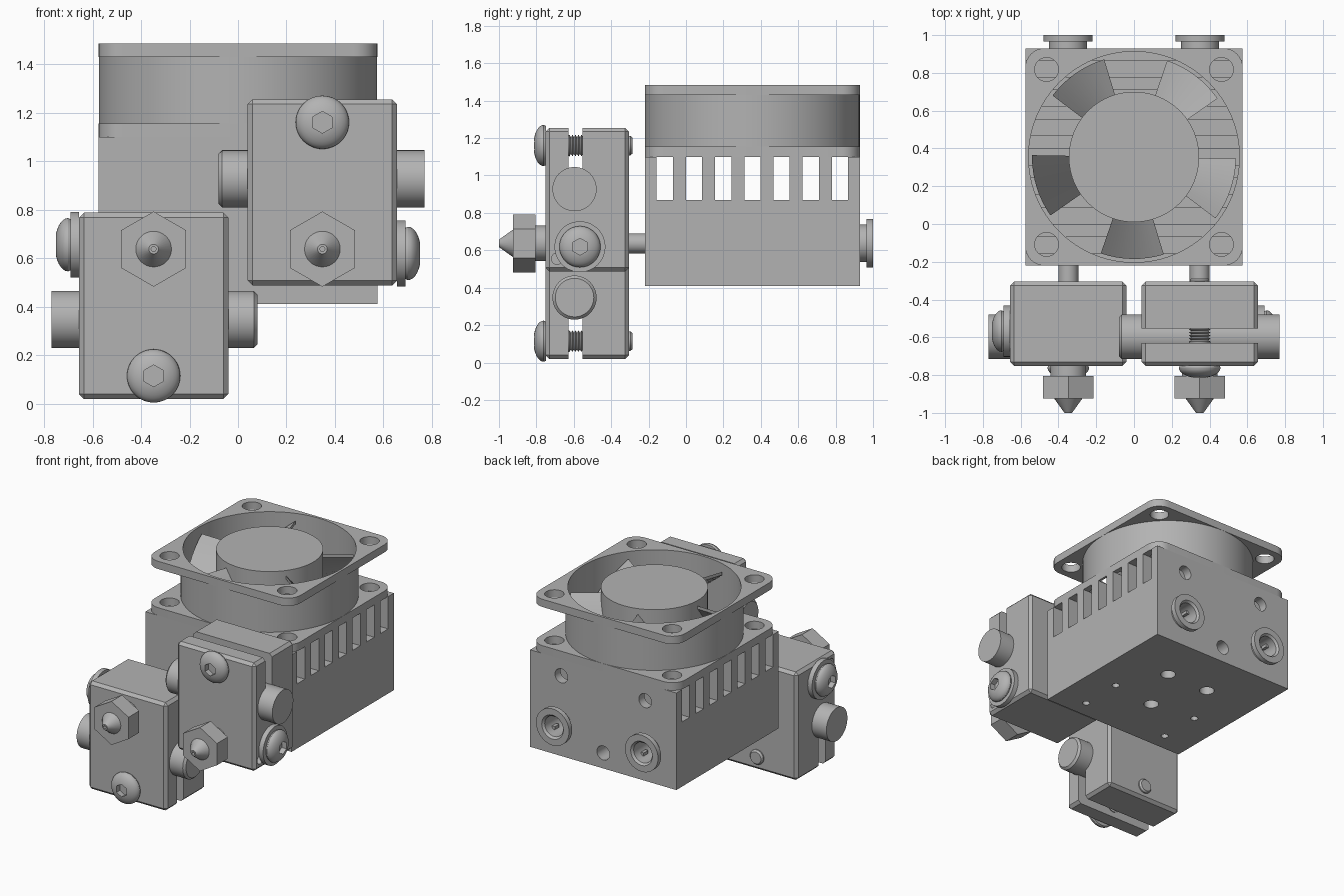
import bpy, bmesh
from math import pi, sin, cos, radians
from mathutils import Vector, Matrix

if "Cube" in bpy.data.objects:
    bpy.data.objects.remove(bpy.data.objects["Cube"], do_unlink=True)

metal = bpy.data.materials.new("grey_metal")
metal.use_nodes = True
GREY = (0.45, 0.45, 0.45, 1)
metal.diffuse_color = GREY
metal.node_tree.nodes["Principled BSDF"].inputs["Base Color"].default_value = GREY
parts = []


def finish(name, bm):
    bmesh.ops.recalc_face_normals(bm, faces=bm.faces)
    mesh = bpy.data.meshes.new(name)
    bm.to_mesh(mesh)
    bm.free()
    mesh.materials.append(metal)
    ob = bpy.data.objects.new(name, mesh)
    bpy.context.collection.objects.link(ob)
    parts.append(ob)
    return ob


def box(name, centre, size, bevel=0, segments=1, upright_only=False):
    bm = bmesh.new()
    bmesh.ops.create_cube(bm, size=1)
    bmesh.ops.scale(bm, vec=size, verts=bm.verts)
    if bevel:
        edges = [e for e in bm.edges if not upright_only
                 or abs(e.verts[0].co.z - e.verts[1].co.z) > 1e-4]
        bmesh.ops.bevel(bm, geom=edges, offset=bevel, segments=segments,
                        profile=0.5, affect='EDGES')
    bmesh.ops.translate(bm, vec=centre, verts=bm.verts)
    return finish(name, bm)


def lathe(name, profile, origin, direction=(0, 0, 1), sides=48, closed=False):
    """Spin (radius, height) points round an axis through origin."""
    bm = bmesh.new()
    verts = [bm.verts.new((0, r, h)) for r, h in profile]
    pairs = list(zip(verts, verts[1:]))
    if closed:
        pairs.append((verts[-1], verts[0]))
    edges = [bm.edges.new(p) for p in pairs]
    bmesh.ops.spin(bm, geom=verts + edges, cent=(0, 0, 0), axis=(0, 0, 1),
                   angle=2 * pi, steps=sides)
    bmesh.ops.remove_doubles(bm, verts=bm.verts, dist=1e-4)
    turn = Vector(direction).to_track_quat('Z', 'Y').to_matrix().to_4x4()
    bmesh.ops.transform(bm, matrix=Matrix.Translation(origin) @ turn, verts=bm.verts)
    return finish(name, bm)


def rod(name, radius, length, origin, direction=(0, 0, 1), sides=32):
    return lathe(name, [(0, 0), (radius, 0), (radius, length), (0, length)],
                 origin, direction, sides)


def cut(target, cutters):
    for c in cutters:
        m = target.modifiers.new("cut", 'BOOLEAN')
        m.operation, m.solver, m.object = 'DIFFERENCE', 'EXACT', c
        bpy.context.view_layer.objects.active = target
        bpy.ops.object.modifier_apply(modifier=m.name)
        parts.remove(c)
        bpy.data.objects.remove(c, do_unlink=True)


def button_head(name, origin, direction):
    dome = [(0, 0), (0.105, 0)]
    dome += [(0.11 * cos(a), 0.012 + 0.055 * sin(a))
             for a in (radians(d) for d in range(0, 70, 11))]
    head = lathe(name, dome + [(0, 0.066)], origin, direction)
    socket_at = Vector(origin) + Vector(direction) * 0.025
    cut(head, [rod("socket", 0.045, 0.1, socket_at, direction, 6)])


FRONT, BACK = (0, -1, 0), (0, 1, 0)
MID_Y, HALF = 0.355, 0.575

# Heat sink with through slots and drilled mounting holes
sink = box("heat_sink", (0, MID_Y, 0.755), (1.15, 1.15, 0.69))
holes = [box("slot", (0, MID_Y + 0.156 * i, 1.0), (1.4, 0.087, 0.26)) for i in range(-3, 4)]
holes += [rod("back_hole", 0.05, 0.2, (x, 0.8, z), BACK)
          for x, z in ((-0.33, 0.98), (0.33, 0.98), (0, 0.52))]
holes += [rod("fitting_bore", 0.075, 0.4, (x, 0.65, 0.637), BACK) for x in (-0.35, 0.35)]
holes += [rod("base_hole", 0.05, 0.2, (x, y, 0.35))
          for x, y in ((-0.17, 0.56), (0.17, 0.56), (0, 0.18))]
holes += [rod("pin_hole", 0.025, 0.2, (x, y, 0.35), sides=16)
          for x in (-0.345, 0.345) for y in (-0.09, 0.22)]
cut(sink, holes)

# Fan frame: two flanges joined by a thin round shroud
for name, low, high in (("fan_lower_flange", 1.1, 1.155), ("fan_upper_flange", 1.43, 1.485)):
    flange = box(name, (0, MID_Y, (low + high) / 2), (1.15, 1.15, high - low), 0.1, 8, True)
    cut(flange, [rod("bore", 0.558, 1, (0, MID_Y, 0.9), sides=96)]
        + [rod("bolt_hole", 0.063, 1, (x, MID_Y + y, 0.9))
           for x in (-0.463, 0.463) for y in (-0.463, 0.463)])
lathe("fan_shroud", [(0.558, 1.11), (0.574, 1.11), (0.574, 1.475), (0.558, 1.475)],
      (0, MID_Y, 0), sides=96, closed=True)
lathe("fan_hub", [(0, 1.13), (0.345, 1.13), (0.345, 1.48), (0, 1.48)],
      (0, MID_Y, 0), sides=96)

# Five pitched blades, falling as the angle grows
for n in range(5):
    bm = bmesh.new()
    rows = []
    for i in range(9):
        a = radians(35 + 72 * n + 4.5 * i)
        z = 1.44 - 0.27 * i / 8
        rows.append([bm.verts.new((r * cos(a), MID_Y + r * sin(a), z + dz))
                     for r, dz in ((0.335, 0), (0.54, 0), (0.54, -0.022), (0.335, -0.022))])
    for p, q in zip(rows, rows[1:]):
        for k in range(4):
            j = (k + 1) % 4
            bm.faces.new((p[k], p[j], q[j], q[k]))
    bm.faces.new(rows[0])
    bm.faces.new(rows[-1])
    finish("fan_blade", bm)

# Tube fittings on the back, with small gripping claws
for x in (-0.35, 0.35):
    lathe("tube_fitting", [(0.072, -0.05), (0.1, -0.05), (0.1, 0.035), (0.13, 0.035),
                           (0.13, 0.07), (0.085, 0.07), (0.072, 0.055)],
          (x, 0.93, 0.637), BACK, closed=True)
    for k in range(4):
        a = pi / 4 + k * pi / 2
        box("fitting_claw", (x + 0.065 * cos(a), 0.9, 0.637 + 0.065 * sin(a)),
            (0.022, 0.05, 0.022))

# Two hot ends, the second turned half a circle about the y axis
for s, side in ((1, "left"), (-1, "right")):
    def at(x, y, z):
        return (s * x, y, 0.637 + s * z)
    OUT = (s, 0, 0)

    # Clamp block, split from one end to the heater
    block = box(side + "_heater_block", at(0.348, -0.528, 0.234), (0.616, 0.445, 0.768), 0.02)
    cut(block, [box("slit", at(0.348, -0.592, 0.49), (1, 0.075, 0.4)),
                rod("sensor_hole", 0.03, 0.1, at(0.6, -0.69, -0.082), OUT, 16)])
    lathe(side + "_heater_cartridge",
          [(0, 0), (0.103, 0), (0.118, 0.015), (0.118, 0.85), (0, 0.85)],
          at(-0.08, -0.596, 0.29), OUT)

    # Clamp screw with threads showing in the slit
    button_head(side + "_clamp_screw_head", at(0.348, -0.749, 0.523), FRONT)
    thread = [(0, 0), (0.042, 0), (0.052, 0.012), (0.052, 0.24)]
    for i in range(6):
        thread += [(0.044, 0.25 + 0.016 * i), (0.058, 0.258 + 0.016 * i)]
    lathe(side + "_clamp_screw_shank", thread + [(0.052, 0.36), (0.052, 0.46), (0, 0.46)],
          at(0.348, -0.285, 0.523), FRONT, 32)

    # Sensor screw and washer on the outer side
    rod(side + "_sensor_washer", 0.136, 0.034, at(0.656, -0.567, -0.018), OUT, 48)
    button_head(side + "_sensor_screw_head", at(0.689, -0.567, -0.018), OUT)

    # Nozzle: collar, hexagon and cone with a fine orifice
    rod(side + "_nozzle_collar", 0.095, 0.07, at(0.348, -0.745, 0), FRONT)
    rod(side + "_nozzle_hexagon", 0.155, 0.12, at(0.348, -0.805, 0), FRONT, 6)
    lathe(side + "_nozzle_cone", [(0, 0), (0.075, 0), (0.02, 0.077), (0.01, 0.077), (0.01, 0.03),
                                  (0, 0.03)], at(0.348, -0.923, 0), FRONT, 32)
    rod(side + "_heat_break", 0.053, 0.12, at(0.348, -0.21, 0), FRONT)

# Smooth round surfaces, keeping edges crisp
bpy.ops.object.select_all(action='DESELECT')
for ob in parts:
    ob.select_set(True)
bpy.context.view_layer.objects.active = parts[0]
bpy.ops.object.shade_smooth_by_angle(angle=radians(25))
